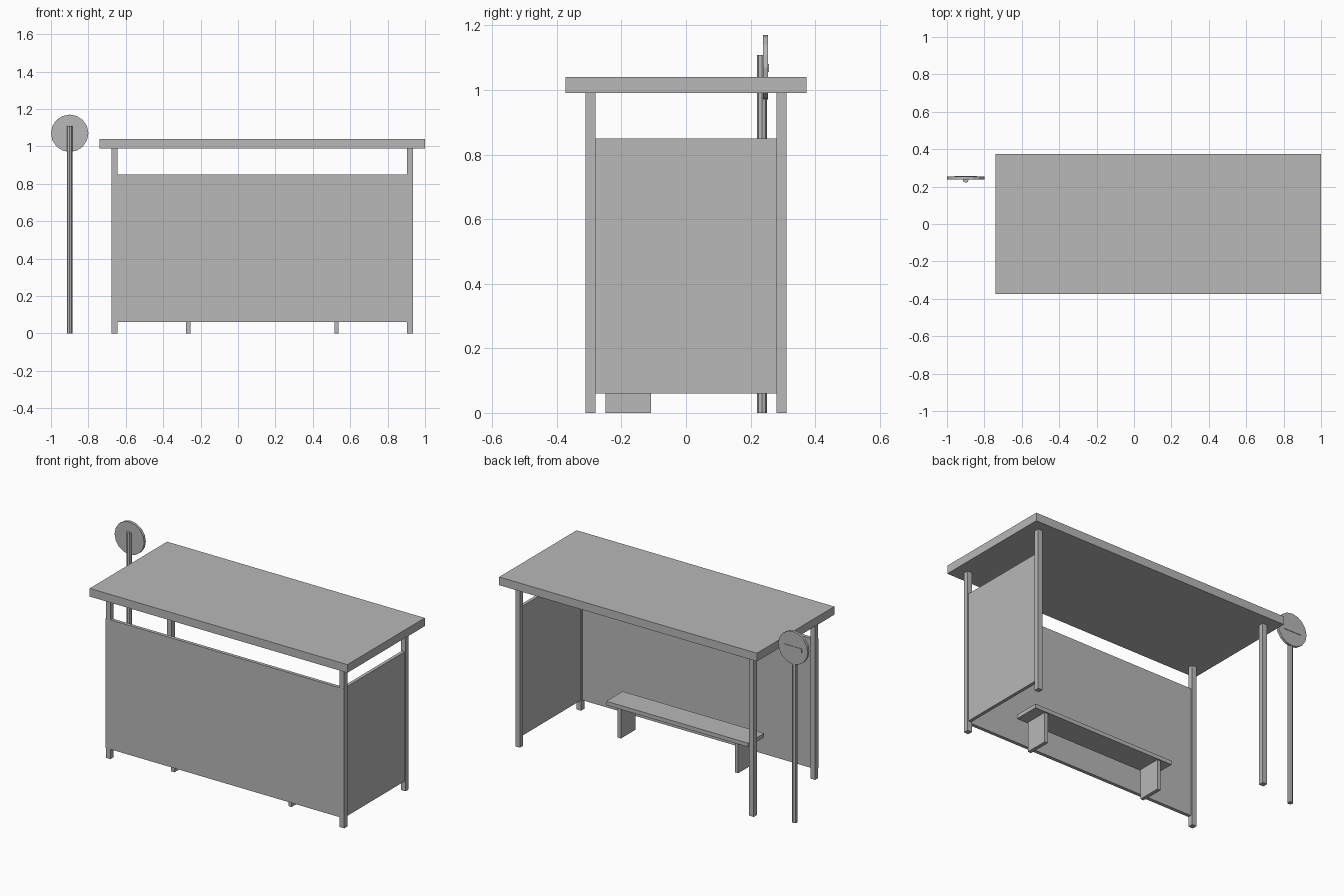
import bpy
import math

if "Cube" in bpy.data.objects:
    bpy.data.objects.remove(bpy.data.objects["Cube"], do_unlink=True)

grey = bpy.data.materials.new("plain_grey")
grey.use_nodes = True
colour = (0.48, 0.48, 0.48, 1)
grey.diffuse_color = colour
grey.node_tree.nodes["Principled BSDF"].inputs["Base Color"].default_value = colour


def finish(name):
    obj = bpy.context.object
    obj.name = name
    bpy.ops.object.transform_apply(location=False, rotation=True, scale=True)
    obj.data.materials.append(grey)
    return obj


def box(name, x, y, z):
    """Box from (min, max) pairs along each axis."""
    spans = (x, y, z)
    bpy.ops.mesh.primitive_cube_add(size=1, location=[(a + b) / 2 for a, b in spans])
    bpy.context.object.scale = [b - a for a, b in spans]
    return finish(name)


def prism(name, sides, radius, depth, location, rotation=(0, 0, 0)):
    bpy.ops.mesh.primitive_cylinder_add(vertices=sides, radius=radius, depth=depth,
                                        location=location, rotation=rotation)
    return finish(name)


MID = 0.13                 # shelter centre along x
HALF_X, HALF_Y = 0.805, 0.311
POST = 0.031
ROOF_Z = 0.99
PANEL_Z = (0.06, 0.85)

# Roof slab
box("roof", (MID - 0.87, MID + 0.87), (-0.373, 0.373), (ROOF_Z, 1.04))

# Corner posts
for sx, side in ((-1, "right"), (1, "left")):
    for sy, end in ((-1, "front"), (1, "back")):
        cx = MID + sx * (HALF_X - POST / 2)
        cy = sy * (HALF_Y - POST / 2)
        box(f"{end}_{side}_post", (cx - POST / 2, cx + POST / 2),
            (cy - POST / 2, cy + POST / 2), (0, ROOF_Z))

# Long wall, flush with the post faces, and one end wall
box("long_wall", (MID - HALF_X, MID + HALF_X),
    (-HALF_Y - 0.0005, -HALF_Y + 0.02), PANEL_Z)
end_x = MID + HALF_X - POST / 2
box("end_wall", (end_x - 0.01, end_x + 0.01),
    (-HALF_Y + POST, HALF_Y - POST), PANEL_Z)

# Bench
box("bench_seat", (MID - 0.478, MID + 0.478), (-0.257, -0.1), (0.182, 0.206))
for sx, side in ((-1, "right"), (1, "left")):
    cx = MID + sx * 0.396
    box(f"bench_{side}_leg", (cx - 0.011, cx + 0.011), (-0.25, -0.108), (0, 0.182))

# Stop sign: pole, round plate and raised bar
SIGN_X = -0.9
prism("sign_pole", 8, 0.0155, 1.108, (SIGN_X, 0.236, 0.554))
prism("sign_disc", 16, 0.1, 0.016, (SIGN_X, 0.246, 1.07), (math.radians(90), 0, 0))
box("sign_bar", (SIGN_X - 0.06, SIGN_X + 0.06), (0.25, 0.257), (1.056, 1.08))
